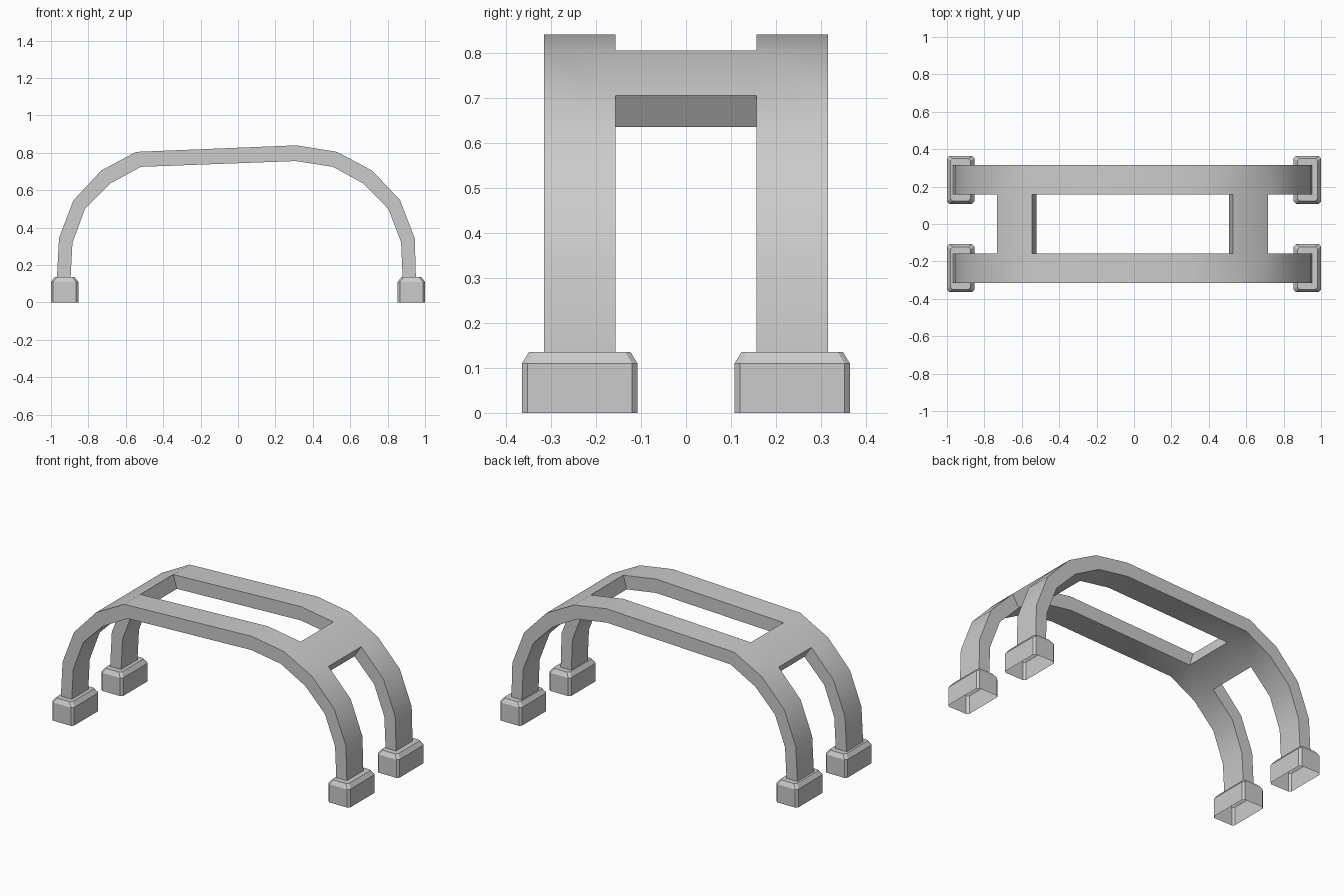
import bpy, bmesh
from math import radians

if "Cube" in bpy.data.objects:
    bpy.data.objects.remove(bpy.data.objects["Cube"])

# Arch profile in x, z: outer line and matching inner line
OUTER = [(-.968, .135), (-.957, .345), (-.88, .546), (-.732, .705), (-.545, .805), (.312, .84),
         (.53, .805), (.717, .705), (.866, .548), (.945, .343), (.951, .135)]
INNER = [(-.895, .135), (-.885, .32), (-.818, .50), (-.685, .635), (-.52, .725), (.31, .756),
         (.508, .725), (.672, .635), (.804, .50), (.872, .322), (.88, .135)]
Y_OUT, Y_IN = .315, .157
BRIDGES = (3, 6)  # profile segments spanned by a crossbar


def make_object(name, bm):
    bmesh.ops.recalc_face_normals(bm, faces=bm.faces)
    mesh = bpy.data.meshes.new(name)
    bm.to_mesh(mesh)
    bm.free()
    obj = bpy.data.objects.new(name, mesh)
    bpy.context.collection.objects.link(obj)
    return obj


# Twin arched rails joined by two crossbars
bm = bmesh.new()
ys = (-Y_OUT, -Y_IN, Y_IN, Y_OUT)
top = [[bm.verts.new((x, y, z)) for y in ys] for x, z in OUTER]
low = [[bm.verts.new((x, y, z)) for y in ys] for x, z in INNER]
for i in range(len(OUTER) - 1):
    bridge = i in BRIDGES
    for k in range(3):
        if k != 1 or bridge:
            for s in (top, low):
                bm.faces.new((s[i][k], s[i + 1][k], s[i + 1][k + 1], s[i][k + 1]))
    for k in range(4):
        if k in (0, 3) or not bridge:
            bm.faces.new((top[i][k], low[i][k], low[i + 1][k], top[i + 1][k]))
    if bridge:
        for j in (i, i + 1):
            bm.faces.new((top[j][1], top[j][2], low[j][2], low[j][1]))
frame = make_object("arched_frame", bm)
bpy.context.view_layer.objects.active = frame
frame.select_set(True)
bpy.ops.object.shade_smooth_by_angle(angle=radians(40))


# Hollow feet, open underneath, with chamfered corners and top rim
def foot_ring(bm, cx, cy, hx, hy, z, c=.012):
    pts = [(hx, hy - c), (hx - c, hy), (c - hx, hy), (-hx, hy - c),
           (-hx, c - hy), (c - hx, -hy), (hx - c, -hy), (hx, c - hy)]
    return [bm.verts.new((cx + x, cy + y, z)) for x, y in pts]


def make_foot(name, cx, cy):
    bm = bmesh.new()
    rings = [foot_ring(bm, cx, cy, .073 - ix, .128 - iy, z)
             for ix, iy, z in ((0, 0, 0), (0, 0, .11), (.019, .015, .135))]
    for a, b in zip(rings, rings[1:]):
        for i in range(8):
            j = (i + 1) % 8
            bm.faces.new((a[i], a[j], b[j], b[i]))
    bm.faces.new(rings[-1])
    make_object(name, bm)


for side, cx in (("left", -.927), ("right", .927)):
    for end, cy in (("front", -.236), ("back", .236)):
        make_foot(f"{end}_{side}_foot", cx, cy)
